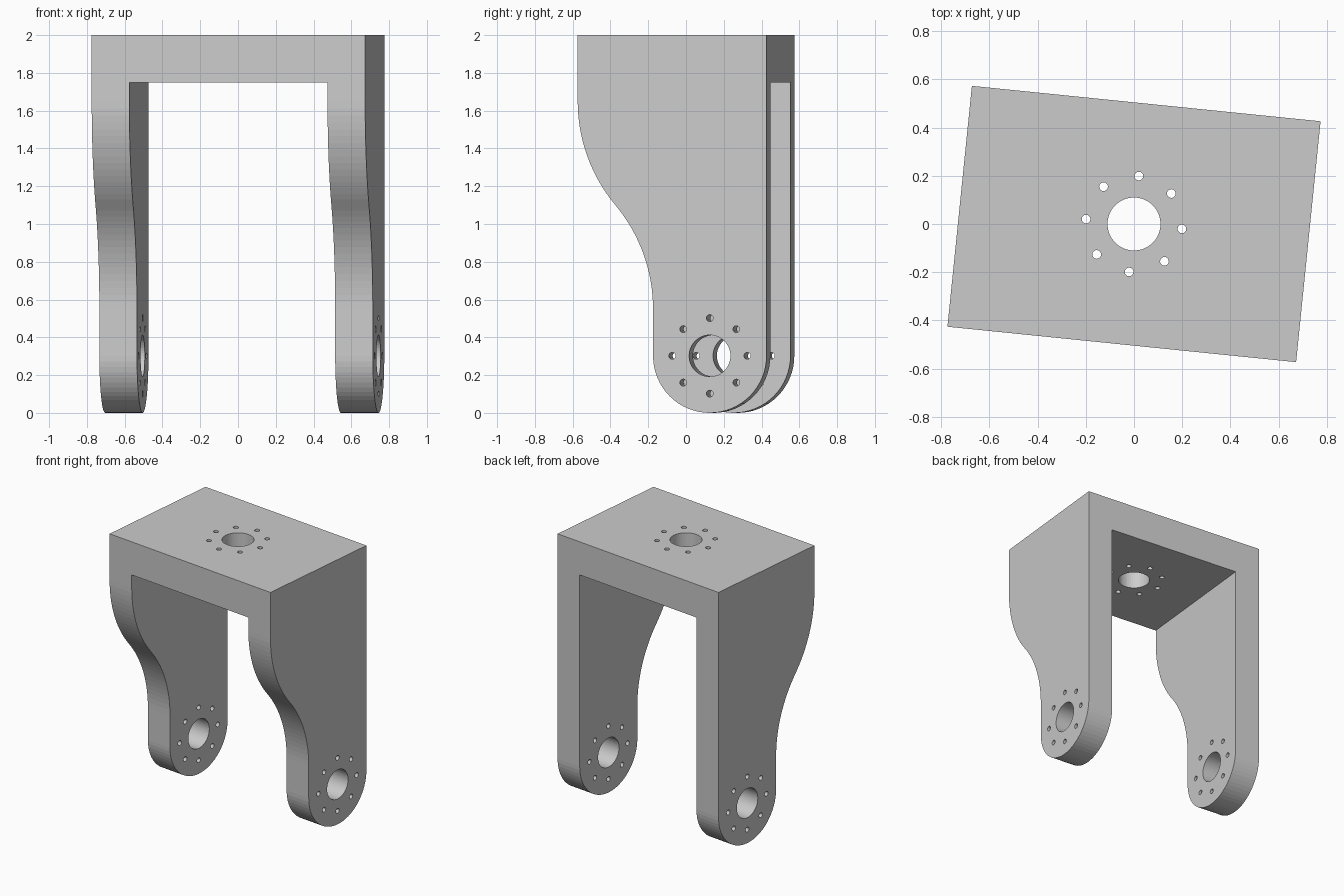
import bpy
import bmesh
from math import sin, cos, pi, asin, radians
from mathutils import Matrix, Vector

cube = bpy.data.objects.get("Cube")
if cube:
    bpy.data.objects.remove(cube, do_unlink=True)

HALF_W, HALF_D = 0.7275, 0.5025      # half width and half depth
LEG_T, TOP_T = 0.2, 0.25             # leg and top plate thickness
TIP_R = 0.302                        # rounded leg end
TIP_Y = HALF_D - TIP_R

grey = bpy.data.materials.new("plain_grey")
grey.use_nodes = True
colour = (0.6, 0.6, 0.6, 1)
grey.diffuse_color = colour
grey.node_tree.nodes["Principled BSDF"].inputs["Base Color"].default_value = colour


def finish(name, bm):
    bmesh.ops.recalc_face_normals(bm, faces=bm.faces)
    mesh = bpy.data.meshes.new(name)
    bm.to_mesh(mesh)
    bm.free()
    mesh.materials.append(grey)
    obj = bpy.data.objects.new(name, mesh)
    bpy.context.collection.objects.link(obj)
    return obj


def prism(name, points, sweep):
    """Closed outline swept symmetrically along a vector."""
    bm = bmesh.new()
    sweep = Vector(sweep)
    face = bm.faces.new([bm.verts.new(Vector(p) - sweep / 2) for p in points])
    out = bmesh.ops.extrude_face_region(bm, geom=[face])
    verts = [v for v in out["geom"] if isinstance(v, bmesh.types.BMVert)]
    bmesh.ops.translate(bm, verts=verts, vec=sweep)
    return finish(name, bm)


def bolt_pattern(name, centre, turn, length):
    """Central bore with a ring of eight bolt holes."""
    bm = bmesh.new()
    place = Matrix.Translation(centre) @ turn
    holes = [(0, 0, 0.11, 48)]
    holes += [(0.2 * cos(i * pi / 4), 0.2 * sin(i * pi / 4), 0.018, 20) for i in range(8)]
    for x, y, r, n in holes:
        bmesh.ops.create_cone(bm, cap_ends=True, segments=n, radius1=r, radius2=r,
                              depth=length, matrix=place @ Matrix.Translation((x, y, 0)))
    return finish(name, bm)


def cut(obj, cutter, operation):
    cutter.hide_render = True
    mod = obj.modifiers.new("cut", "BOOLEAN")
    mod.operation, mod.solver, mod.object = operation, "EXACT", cutter
    bpy.context.view_layer.update()
    result = bpy.data.meshes.new_from_object(
        obj.evaluated_get(bpy.context.evaluated_depsgraph_get()))
    obj.modifiers.clear()
    obj.data = result
    bpy.data.objects.remove(cutter, do_unlink=True)


# U-shaped body: top plate and two legs
inner, under = HALF_W - LEG_T, 2 - TOP_T
half = [(inner, under), (inner, -0.1), (HALF_W, -0.1), (HALF_W, 2)]
outline = half + [(-x, z) for x, z in reversed(half)]
bracket = prism("bracket", [(x, 0, z) for x, z in outline], (0, 1.3, 0))

# Side outline: S-curved front edge made of two equal arcs, then the round tip
front, waist = -HALF_D, TIP_Y - TIP_R
mid_z, rise = 1.1, 0.55
shift = (waist - front) / 2
radius = (rise ** 2 + shift ** 2) / (2 * shift)
sweep, steps = asin(rise / radius), 16
angles = [sweep * i / steps for i in range(steps + 1)]
side = [(HALF_D, 2.1), (front, 2.1)]
side += [(front + radius * (1 - cos(a)), mid_z + rise - radius * sin(a)) for a in angles]
side += [(waist - radius * (1 - cos(a)), mid_z - rise + radius * sin(a))
         for a in reversed(angles[:-1])]
side += [(TIP_Y - TIP_R * cos(pi * i / 32), TIP_R - TIP_R * sin(pi * i / 32))
         for i in range(33)]
cut(bracket, prism("side_outline", [(0, y, z) for y, z in side], (2, 0, 0)), "INTERSECT")

# Bores and bolt holes through both legs and the top plate
cut(bracket, bolt_pattern("leg_holes", (0, TIP_Y, TIP_R), Matrix.Rotation(pi / 2, 4, "Y"), 2),
    "DIFFERENCE")
cut(bracket, bolt_pattern("top_holes", (0, 0, 2 - TOP_T / 2), Matrix.Identity(4), 0.6),
    "DIFFERENCE")

# The whole bracket stands slightly turned
bracket.data.transform(Matrix.Rotation(radians(-5.8), 4, "Z"))
